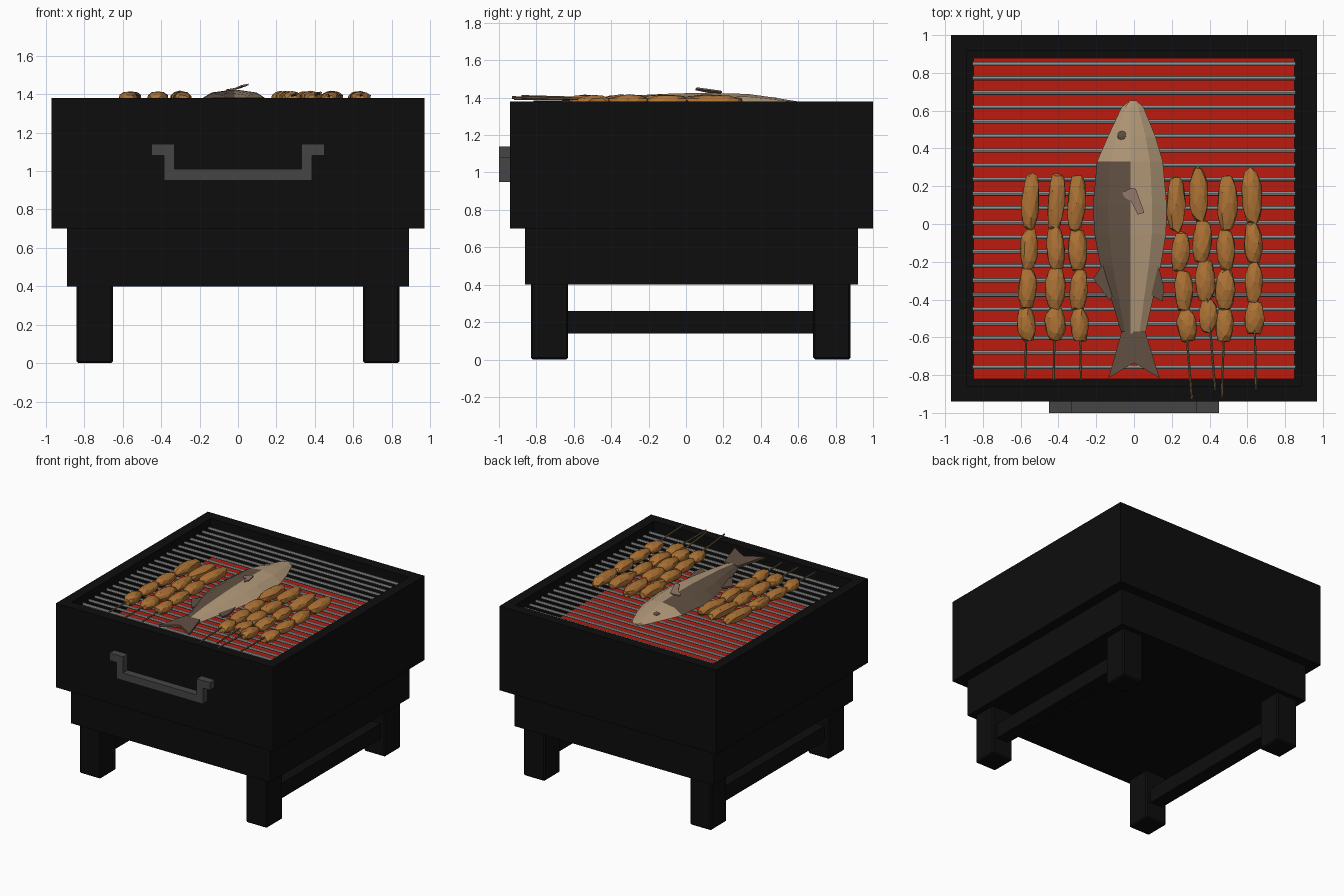
import bpy, bmesh, random
from math import cos, sin, pi
from mathutils import Vector, Matrix

if "Cube" in bpy.data.objects:
    bpy.data.objects.remove(bpy.data.objects["Cube"])

random.seed(4)


def mat(name, r, g, b):
    m = bpy.data.materials.new(name)
    m.diffuse_color = (r, g, b, 1)
    m.use_nodes = True
    m.node_tree.nodes["Principled BSDF"].inputs["Base Color"].default_value = m.diffuse_color
    return m


BLACK = mat("black_iron", .004, .004, .004)
STEEL = mat("dark_steel", .06, .06, .06)
GRATE = mat("grate_metal", .42, .42, .42)
COAL = mat("glowing_coal", .5, .011, .004)
MEAT = mat("grilled_meat", .42, .17, .035)
WOOD = mat("skewer_wood", .2, .13, .06)
TAN = mat("fish_belly", .45, .32, .19)
DARK = mat("fish_back", .12, .08, .055)
FIN = mat("fish_fin", .28, .18, .14)


def finish(name, bm, *mats):
    bmesh.ops.recalc_face_normals(bm, faces=bm.faces)
    me = bpy.data.meshes.new(name)
    bm.to_mesh(me)
    bm.free()
    ob = bpy.data.objects.new(name, me)
    bpy.context.collection.objects.link(ob)
    for m in mats:
        me.materials.append(m)
    return ob


def box_bm(x0, x1, y0, y1, z0, z1):
    bm = bmesh.new()
    bmesh.ops.create_cube(bm, size=1)
    for v in bm.verts:
        v.co = ((x0, x1)[v.co.x > 0], (y0, y1)[v.co.y > 0], (z0, z1)[v.co.z > 0])
    return bm


def box(name, dims, m, bevel=0):
    ob = finish(name, box_bm(*dims), m)
    if bevel:
        b = ob.modifiers.new("bevel", 'BEVEL')
        b.width, b.segments = bevel, 1
    return ob


def rod(bm, a, b, r, n=8):
    a, b = Vector(a), Vector(b)
    d = b - a
    M = Matrix.Translation((a + b) / 2) @ d.to_track_quat('Z', 'Y').to_matrix().to_4x4()
    bmesh.ops.create_cone(bm, cap_ends=True, segments=n, radius1=r, radius2=r,
                          depth=d.length, matrix=M)


def plate(name, pts, thick, m):
    bm = bmesh.new()
    f = bm.faces.new([bm.verts.new(p) for p in pts])
    g = bmesh.ops.extrude_face_region(bm, geom=[f])
    bmesh.ops.translate(bm, vec=thick, verts=[v for v in g['geom'] if isinstance(v, bmesh.types.BMVert)])
    return finish(name, bm, m)


# Fire box with a recessed opening
bm = box_bm(-.97, .97, -.94, 1.0, .70, 1.38)
top = max(bm.faces, key=lambda f: f.calc_center_median().z)
bmesh.ops.inset_individual(bm, faces=[top], thickness=.118)
g = bmesh.ops.extrude_face_region(bm, geom=[top])
bmesh.ops.delete(bm, geom=[top], context='FACES_ONLY')
bmesh.ops.translate(bm, vec=(0, 0, -.32), verts=[v for v in g['geom'] if isinstance(v, bmesh.types.BMVert)])
finish("fire_box", bm, BLACK)
box("coal_bed", (-.85, .85, -.82, .88, 1.05, 1.09), COAL)

# Base, legs and side rails
box("base_tray", (-.89, .89, -.86, .92, .40, .70), BLACK)
for s, side in ((-1, "left"), (1, "right")):
    xs = sorted((s * .65, s * .84))
    box("front_leg_" + side, (*xs, -.83, -.63, 0, .41), BLACK, .01)
    box("back_leg_" + side, (*xs, .68, .88, 0, .41), BLACK, .01)
    xs = sorted((s * .69, s * .80))
    box("side_rail_" + side, (*xs, -.64, .69, .14, .26), BLACK)

# Front handle
half = [(.45, 1.14), (.33, 1.14), (.33, 1.01)]
outer = [(-.385, .95), (-.385, 1.08), (-.45, 1.08)]
prof = half + [(-x, z) for x, z in reversed(half)] + outer[::-1] + [(-x, z) for x, z in outer]
plate("handle", [(x, -1.0, z) for x, z in prof], (0, .065, 0), STEEL)

# Grate bars
bm = bmesh.new()
for i in range(22):
    y = .848 - i * .0764
    rod(bm, (-.855, y, 1.335), (.855, y, 1.335), .011)
finish("grate_bars", bm, GRATE)

# Fish body: (y, left edge, right edge, height)
ZC = 1.36
rows = [(.655, -.02, .01, .008), (.62, -.065, .05, .016), (.46, -.14, .115, .042),
        (.33, -.196, .153, .06), (.1, -.217, .173, .065), (-.05, -.21, .17, .063),
        (-.22, -.178, .142, .055), (-.4, -.12, .10, .044), (-.58, -.066, .06, .024)]
bm = bmesh.new()
rings = []
for y, l, r, h in rows:
    c = max(l, min(r, -.018))
    p = [(l, 0), (l + (c - l) * .4, .75 * h), (c, h), (r + (c - r) * .4, .75 * h), (r, 0),
         (r + (c - r) * .4, -.4 * h), (l + (c - l) * .4, -.4 * h)]
    rings.append([bm.verts.new((x, y, ZC + z)) for x, z in p])
for i, (a, b) in enumerate(zip(rings, rings[1:])):
    for k in range(7):
        f = bm.faces.new((a[k], a[(k + 1) % 7], b[(k + 1) % 7], b[k]))
        f.material_index = 1 if i >= 3 and k in (0, 1, 6) else 0
bm.faces.new(rings[0])
bm.faces.new(rings[-1])
finish("fish_body", bm, TAN, DARK)

# Tail and fins
plate("fish_tail", [(x, y, z) for x, y, z in ((-.066, -.57, 1.365), (.06, -.57, 1.365), (.135, -.815, 1.365),
      (0, -.735, 1.365), (-.135, -.815, 1.365))], (0, 0, .018), DARK)
plate("left_fin", [(-.15, -.19, 1.355), (-.215, -.29, 1.355), (-.13, -.405, 1.355), (-.10, -.36, 1.355)],
      (0, 0, .014), DARK)
plate("right_fin", [(.13, -.22, 1.355), (.16, -.34, 1.355), (.15, -.41, 1.355), (.08, -.37, 1.355)],
      (0, 0, .014), DARK)
plate("side_fin", [(-.062, .165, 1.417), (-.05, .14, 1.417), (-.015, .12, 1.425), (.02, .05, 1.44),
      (.055, .06, 1.447), (.01, .185, 1.43), (-.015, .192, 1.425)], (0, 0, .008), FIN)

# Eye
bm = bmesh.new()
bmesh.ops.create_icosphere(bm, subdivisions=2, radius=.026,
                           matrix=Matrix.Translation((-.063, .467, 1.392)) @ Matrix.Diagonal((1, 1, .4, 1)))
finish("fish_eye", bm, DARK)

# Skewers: top x, top y, meat end x, meat end y, stick end x, y
skewers = [(-.545, .26, -.572, -.615, -.577, -.825), (-.41, .265, -.42, -.615, -.425, -.825),
           (-.307, .255, -.286, -.62, -.28, -.825), (.21, .245, .288, -.62, .307, -.93),
           (.333, .297, .397, -.57, .43, -.88), (.497, .255, .476, -.62, .466, -.92),
           (.622, .29, .64, -.58, .646, -.88)]
cuts = (0, .33, .57, .81, 1)
for n, (ax, ay, bx, by, ex, ey) in enumerate(skewers, 1):
    zb = 1.375
    ze = 1.37 if n < 4 else 1.395 + .006 * (n % 3)
    a, b = Vector((ax, ay, zb)), Vector((bx, by, zb))
    bm = bmesh.new()
    rod(bm, a.lerp(b, .05), (ex, ey, ze), .007, 6)
    finish(f"skewer_stick_{n}", bm, WOOD)
    bm = bmesh.new()
    for t0, t1 in zip(cuts, cuts[1:]):
        p, q = a.lerp(b, t0), a.lerp(b, t1)
        L = (q - p).length / 2 + .008
        w = random.uniform(.045, .054)
        yaw = Matrix.Rotation(random.uniform(-.08, .08), 4, 'Z')
        M = Matrix.Translation((p + q) / 2) @ yaw @ Matrix.Diagonal((w, L, .042, 1))
        vs = bmesh.ops.create_icosphere(bm, subdivisions=2, radius=1)['verts']
        for v in vs:
            # blunt the ends, then roughen the surface
            v.co.x, v.co.y = (max(-1, min(1, c * 1.12)) for c in v.co.xy)
            v.co = M @ (v.co * random.uniform(.9, 1.05))
    finish(f"skewer_meat_{n}", bm, MEAT)
